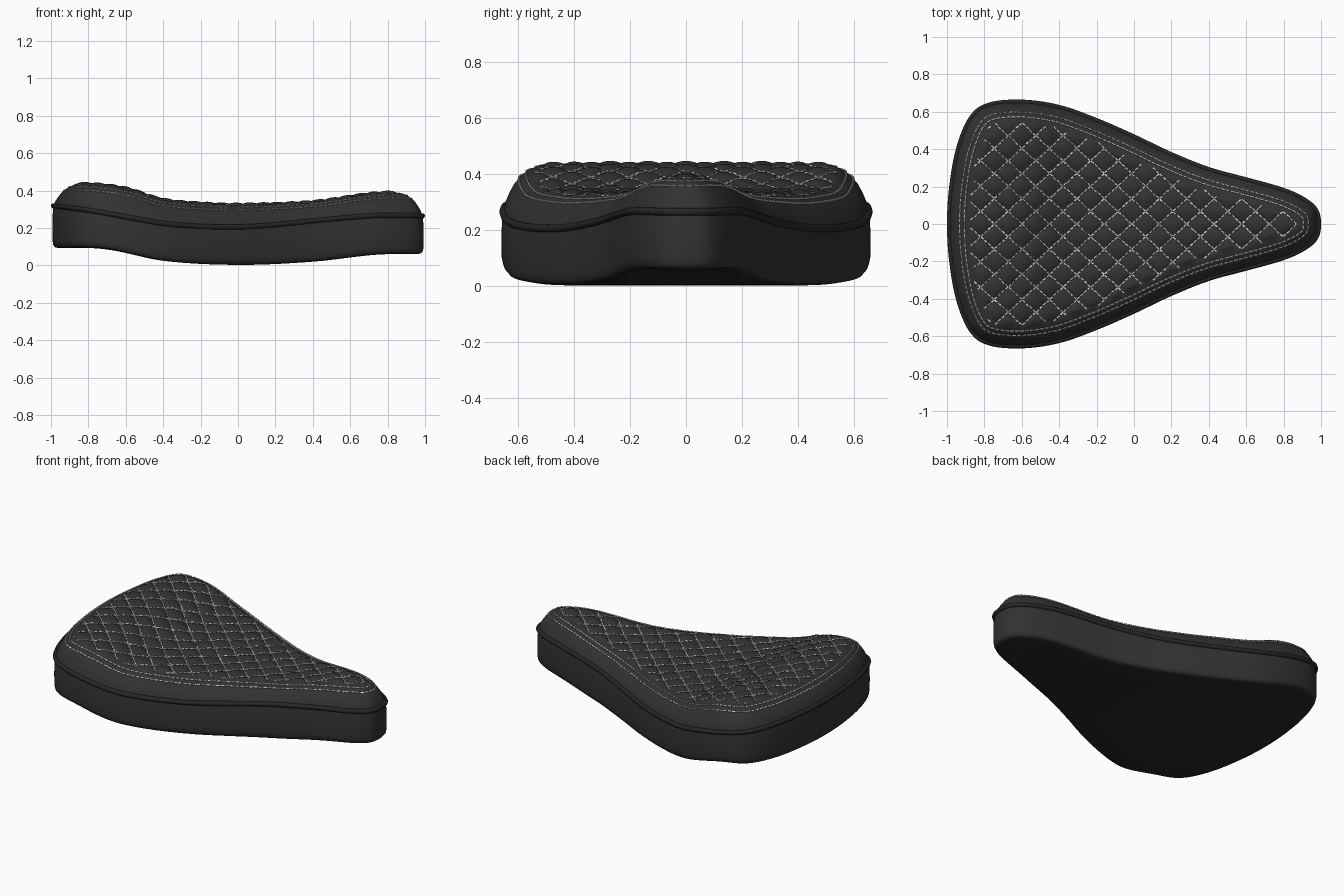
import bpy, bmesh, math
from mathutils import Vector
from mathutils.bvhtree import BVHTree

if "Cube" in bpy.data.objects:
    bpy.data.objects.remove(bpy.data.objects["Cube"], do_unlink=True)


def material(name, value):
    m = bpy.data.materials.new(name)
    m.use_nodes = True
    colour = (value, value, value, 1)
    m.diffuse_color = colour
    bsdf = next(n for n in m.node_tree.nodes if n.type == 'BSDF_PRINCIPLED')
    bsdf.inputs["Base Color"].default_value = colour
    bsdf.inputs["Roughness"].default_value = 0.6
    return m


leather = material("black leather", 0.032)
trim = material("dark trim", 0.02)
thread = material("pale thread", 0.7)


def smooth_curve(points):
    """Smooth height curve through (x, z) points."""
    def slope(i):
        a, b = points[max(i - 1, 0)], points[min(i + 1, len(points) - 1)]
        return (b[1] - a[1]) / (b[0] - a[0])

    def value(x):
        x = min(max(x, points[0][0]), points[-1][0])
        i = 0
        while i < len(points) - 2 and x > points[i + 1][0]:
            i += 1
        (x0, z0), (x1, z1) = points[i], points[i + 1]
        w = x1 - x0
        t = (x - x0) / w
        return ((1 + 2 * t) * (1 - t) ** 2 * z0 + t * (1 - t) ** 2 * w * slope(i)
                + t * t * (3 - 2 * t) * z1 + t * t * (t - 1) * w * slope(i + 1))
    return value


# Side-view height curves: underside, piping line and crown
bottom = smooth_curve([(-1, .092), (-.72, .09), (-.4, .025), (0, .003), (.4, .02), (.75, .058), (1, .06)])
seam = smooth_curve([(-1, .32), (-.8, .295), (-.6, .26), (-.4, .225), (-.15, .207),
                     (.1, .21), (.5, .248), (.75, .267), (1, .265)])
crown = smooth_curve([(-1, .43), (-.8, .438), (-.6, .415), (-.4, .355), (-.2, .335),
                      (0, .328), (.4, .343), (.7, .385), (.85, .393), (1, .385)])

# Half outline from nose to tail, resampled evenly and mirrored
HALF = 200
COUNT = HALF * 2
ctrl = [(1, 0), (.98, .085), (.9, .15), (.78, .2), (.6, .25), (.4, .305), (.2, .385), (0, .48),
        (-.2, .567), (-.4, .637), (-.6, .665), (-.78, .648), (-.88, .575), (-.95, .41), (-.988, .2), (-1, 0)]
ctrl = [Vector(p) for p in ctrl]
ext = [ctrl[1] * Vector((1, -1))] + ctrl + [ctrl[-2] * Vector((1, -1))]
dense = []
for a, b, c, d in zip(ext, ext[1:], ext[2:], ext[3:]):
    for k in range(40):
        t = k / 40
        dense.append(b + (c - a) * t / 2 + (2 * a - 5 * b + 4 * c - d) * t * t / 2
                     + (3 * b - a - 3 * c + d) * t ** 3 / 2)
dense.append(ctrl[-1])


def resample(pts, n):
    length = [0]
    for a, b in zip(pts, pts[1:]):
        length.append(length[-1] + (b - a).length)
    out, j = [], 0
    for k in range(n + 1):
        s = length[-1] * k / n
        while j < len(pts) - 2 and length[j + 1] < s:
            j += 1
        out.append(pts[j].lerp(pts[j + 1], (s - length[j]) / (length[j + 1] - length[j])))
    return out


half = resample(dense, HALF)
outline = half + [Vector((p.x, -p.y)) for p in half[-2:0:-1]]
inward = []
for i in range(COUNT):
    t = (outline[(i + 1) % COUNT] - outline[i - 1]).normalized()
    inward.append(Vector((-t.y, t.x)))


def inset(d):
    return [p + n * d for p, n in zip(outline, inward)]


def toward_spine(pts, t):
    return [p.lerp(Vector((.14 + .76 * p.x, 0)), t) for p in pts]


def lift(pts, height):
    return [Vector((p.x, p.y, height(p.x))) for p in pts]


def loft(rings, closed=False):
    bm = bmesh.new()
    grid = [[bm.verts.new(p) for p in ring] for ring in rings]
    if closed:
        grid.append(grid[0])
    for lower, upper in zip(grid, grid[1:]):
        for i in range(COUNT):
            k = (i + 1) % COUNT
            bm.faces.new((lower[i], lower[k], upper[k], upper[i]))
    bm.normal_update()
    return bm


def finish(name, bm, mats, angle=50):
    mesh = bpy.data.meshes.new(name)
    bm.to_mesh(mesh)
    bm.free()
    for m in mats:
        mesh.materials.append(m)
    mesh.polygons.foreach_set("use_smooth", [True] * len(mesh.polygons))
    mesh.set_sharp_from_angle(angle=math.radians(angle))
    obj = bpy.data.objects.new(name, mesh)
    bpy.context.collection.objects.link(obj)
    return obj


# Lower shell: flat underside and upright side wall
rings = [lift(toward_spine(inset(.045), t), bottom) for t in (1, .66, .33, 0)]
for d, f in ((.022, .02), (.012, .08), (.008, .18), (.007, .5), (.009, .8), (.014, 1)):
    rings.append(lift(inset(d), lambda x: bottom(x) + f * (seam(x) - bottom(x))))
shell = loft(rings)
bmesh.ops.remove_doubles(shell, verts=shell.verts, dist=1e-5)
for f in shell.faces:
    f.material_index = int(f.normal.z < -.7)
finish("lower_shell", shell, [leather, trim])

# Piping bead around the seam
rings = []
for k in range(10):
    a = math.tau * k / 10
    rings.append(lift(inset(.014 - .014 * math.cos(a)), lambda x: seam(x) + .014 * math.sin(a)))
finish("piping", loft(rings, True), [trim])

# Cushion: rounded shoulder, then a quilted panel
PX, PY, ORIGIN = .147, .135, -.6
EDGE = .115


def puff(p):
    u, v = (p.x - ORIGIN) / PX, p.y / PY
    return abs(math.sin(math.pi * (u + v)) * math.sin(math.pi * (u - v))) ** .5


shoulder = [(.014, 0), (.022, .2), (.034, .38), (.05, .57), (.07, .73), (.09, .84), (EDGE, .93)]
rings = [lift(inset(d), lambda x: seam(x) + s * (crown(x) - seam(x))) for d, s in shoulder]
border = inset(EDGE)
STEPS = 44
for k in range(1, STEPS + 1):
    ring = []
    for p, q in zip(border, toward_spine(border, k / STEPS)):
        blend = min(1, (q - p).length / .035)
        base = seam(q.x) + (.93 + .07 * blend) * (crown(q.x) - seam(q.x))
        ring.append(Vector((q.x, q.y, base + blend * (.02 * puff(q) - .012))))
    rings.append(ring)
cushion = loft(rings)
cushion.faces.ensure_lookup_table()
cushion.faces.index_update()
surface = BVHTree.FromBMesh(cushion)
bmesh.ops.remove_doubles(cushion, verts=cushion.verts, dist=1e-5)
finish("quilted_cushion", cushion, [leather], 80)
PANEL = (len(shoulder) - 1) * COUNT


def drop(p):
    return surface.ray_cast(Vector((p.x, p.y, 2)), Vector((0, 0, -1)))


def add_stitch(bm, p, q, width, panel_only):
    a, n, ia, _ = drop(p)
    b, _, ib, _ = drop(q)
    if a is None or b is None or (panel_only and min(ia, ib) < PANEL):
        return
    side = (b - a).cross(n).normalized() * width
    up = n * .005
    low = [bm.verts.new(c - up) for c in (a - side, a + side, b + side, b - side)]
    top = [bm.verts.new(c + up) for c in (a - side * .7, a + side * .7, b + side * .7, b - side * .7)]
    bm.faces.new(top)
    for i in range(4):
        k = (i + 1) % 4
        bm.faces.new((low[i], low[k], top[k], top[i]))


# Two rows of stitching around the cushion edge
stitches = bmesh.new()
for d in (.07, .095):
    loop = inset(d)
    path = resample(loop + loop[:1], 720)
    for i in range(0, 720, 4):
        add_stitch(stitches, path[i], path[i + 3], .0035, False)
bmesh.ops.recalc_face_normals(stitches, faces=stitches.faces)
finish("edge_stitching", stitches, [thread], 30)

# Diagonal stitches along the quilting grooves
stitches = bmesh.new()
DASHES = 4
for sign in (-1, 1):
    for row in range(-8, 18):
        for k in range(-90, 90):
            def at(w):
                return Vector((ORIGIN + PX * (row - w), sign * PY * w))
            w = k / (2 * DASHES)
            add_stitch(stitches, at(w + .015), at(w + .105), .0045, True)
bmesh.ops.recalc_face_normals(stitches, faces=stitches.faces)
finish("quilt_stitching", stitches, [thread], 30)
